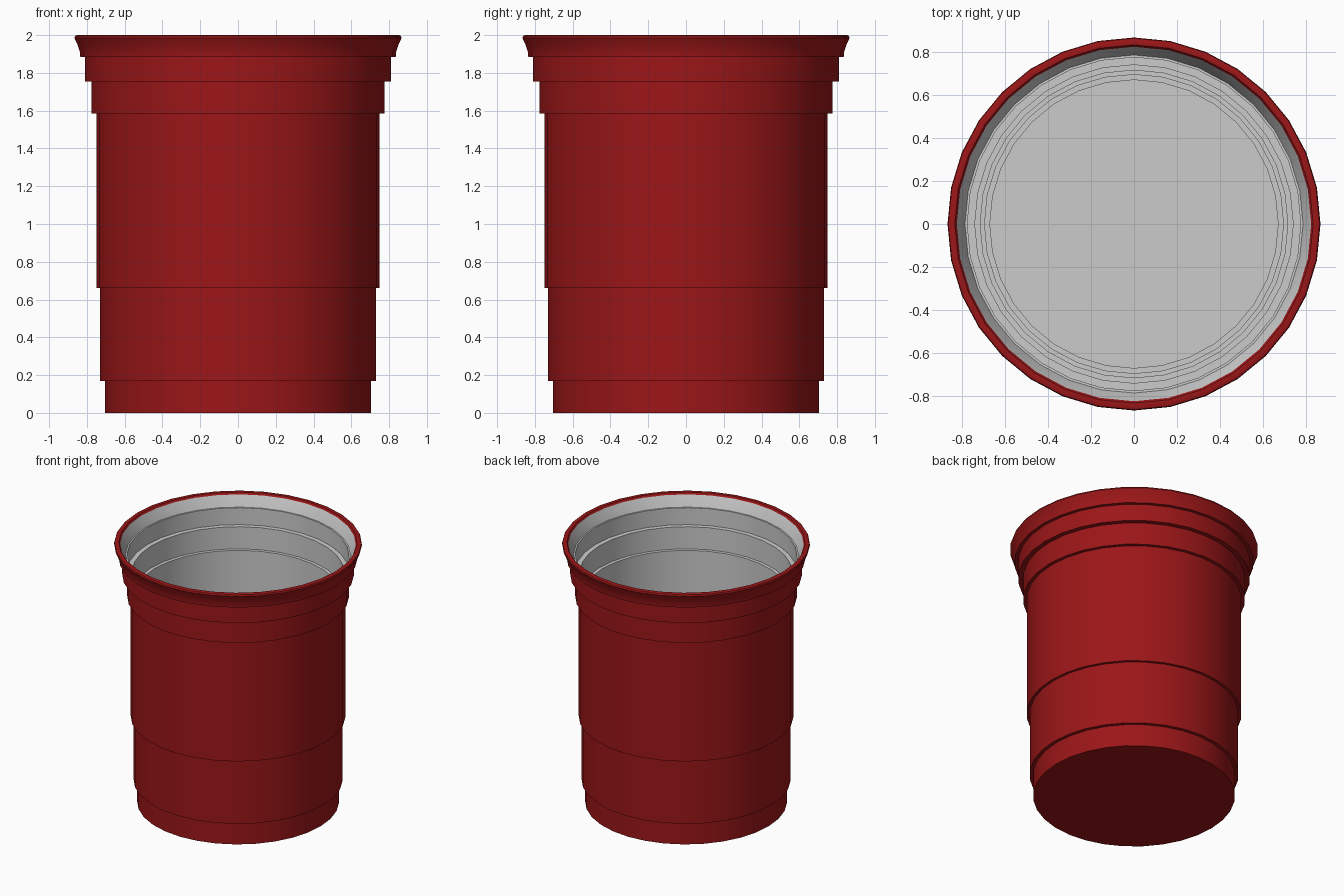
import bpy, bmesh, math

if "Cube" in bpy.data.objects:
    bpy.data.objects.remove(bpy.data.objects["Cube"])

SIDES = 32

def lathe(name, profile, color=None, flip=False):
    """Spin an (r, z) profile about z; r = 0 points become poles."""
    bm = bmesh.new()
    rings = []
    for r, z in profile:
        if r == 0:
            rings.append([bm.verts.new((0, 0, z))] * SIDES)
        else:
            rings.append([bm.verts.new((r * math.cos(2 * math.pi * i / SIDES),
                                        r * math.sin(2 * math.pi * i / SIDES), z))
                          for i in range(SIDES)])
    for a, b in zip(rings, rings[1:]):
        for i in range(SIDES):
            j = (i + 1) % SIDES
            quad = list(dict.fromkeys((a[i], a[j], b[j], b[i])))
            bm.faces.new(quad[::-1] if flip else quad)
    me = bpy.data.meshes.new(name)
    bm.to_mesh(me)
    bm.free()
    ob = bpy.data.objects.new(name, me)
    bpy.context.collection.objects.link(ob)
    if color:
        mat = bpy.data.materials.new(name + "_material")
        mat.diffuse_color = color
        mat.use_nodes = True
        mat.node_tree.nodes["Principled BSDF"].inputs["Base Color"].default_value = mat.diffuse_color
        me.materials.append(mat)
    bpy.ops.object.select_all(action='DESELECT')
    ob.select_set(True)
    bpy.context.view_layer.objects.active = ob
    bpy.ops.object.shade_smooth_by_angle(angle=math.radians(40))
    return ob

# Stepped wall: radius of each tier and the height where it ends
tiers = [(0.705, 0.17), (0.73, 0.66), (0.75, 1.585), (0.775, 1.755), (0.81, 1.885)]
WALL = 0.036

# Outer shell with base and flared rolled lip
outer = [(0, 0)]
z = 0
for r, top in tiers:
    outer += [(r, z), (r, top)]
    z = top
outer += [(0.835, 1.885), (0.837, 1.91), (0.85, 1.95), (0.866, 1.985),
          (0.862, 1.996), (0.852, 2.0), (0.832, 1.998), (0.823, 1.985)]
lathe("cup_shell", outer, (0.33, 0.008, 0.009, 1))

# Pale liner following the same steps inside
inner = [(0, 0.03)]
z = 0.03
for r, top in tiers:
    inner += [(r - WALL, z), (r - WALL, top + 0.02)]
    z = top + 0.02
inner += [(0.785, 1.905), (0.80, 1.94), (0.823, 1.985)]
lathe("cup_liner", inner, flip=True)
